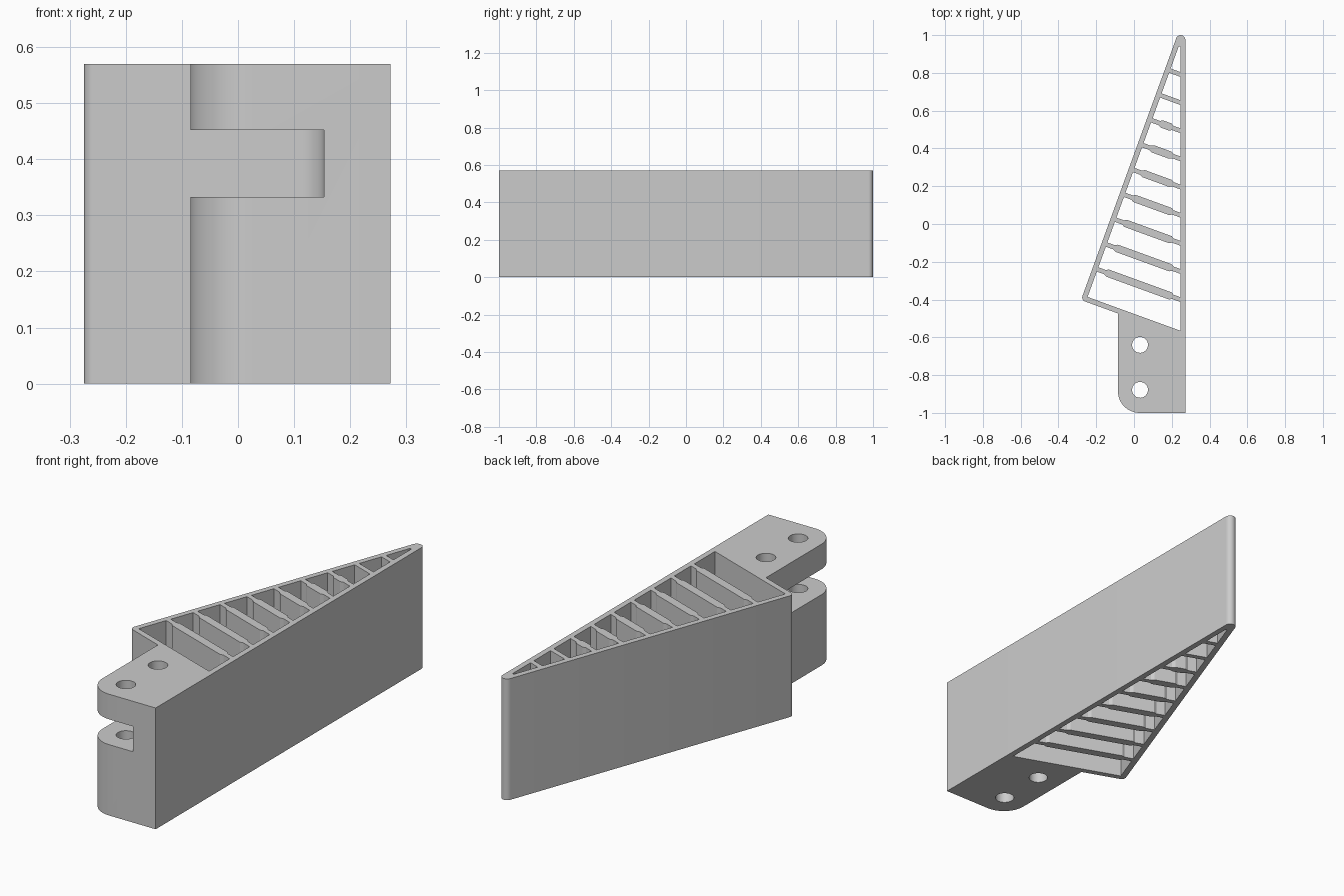
import bpy, bmesh, math

if "Cube" in bpy.data.objects:
    bpy.data.objects.remove(bpy.data.objects["Cube"])

H = 0.57                                  # overall height
A = math.radians(20)                      # lean of the sloped wall
S, C = math.sin(A), math.cos(A)
HYP_OUT, HYP_IN = -0.126, -0.099          # sloped wall, measured across (v)
BASE_OUT, BASE_IN = -0.474, -0.447        # base wall, measured along (u)
RIGHT, RIGHT_IN = 0.272, 0.245            # straight wall


def uv(u, v):
    """Point from distance along (u) and across (v) the sloped wall."""
    return (u * S + v * C, u * C - v * S)


def v_right(u):
    return (RIGHT_IN - u * S) / C


def arc(cx, cy, r, a0, a1, n):
    steps = [math.radians(a0 + (a1 - a0) * i / n) for i in range(n + 1)]
    return [(cx + r * math.cos(a), cy + r * math.sin(a)) for a in steps]


def prisms(name, outlines, z0, z1):
    """One object holding an upright prism for every outline."""
    bm = bmesh.new()
    for pts in outlines:
        low = [bm.verts.new((x, y, z0)) for x, y in pts]
        top = [bm.verts.new((x, y, z1)) for x, y in pts]
        n = len(pts)
        bm.faces.new(low[::-1])
        bm.faces.new(top)
        for i in range(n):
            j = (i + 1) % n
            bm.faces.new((low[i], low[j], top[j], top[i]))
    bmesh.ops.recalc_face_normals(bm, faces=bm.faces)
    mesh = bpy.data.meshes.new(name)
    bm.to_mesh(mesh)
    bm.free()
    ob = bpy.data.objects.new(name, mesh)
    bpy.context.collection.objects.link(ob)
    return ob


def rib_edge(c, side):
    """One long edge of a rib, thin at both ends and thicker in the middle."""
    thin, thick = 0.012 * side, 0.02 * side
    v1 = v_right(c + thin)
    pts = [(c + thin, HYP_IN)]
    if v_right(c) - HYP_IN > 0.13:
        a, b = HYP_IN + 0.042, v_right(c) - 0.042
        pts += [(c + thin, a), (c + thick, a + 0.014),
                (c + thick, b - 0.014), (c + thin, b)]
    return pts + [(c + thin, v1)]


# Outer outline: mounting block, rounded tip, rounded heel
notch = uv(BASE_OUT, -0.085 / C - BASE_OUT * S / C)
heel = uv(BASE_OUT + 0.022, HYP_OUT + 0.022)
outline = ([(RIGHT, -1)]
           + arc(0.247, 0.975, 0.025, 0, 160, 14)
           + arc(*heel, 0.022, 160, 250, 8)
           + [notch]
           + arc(0.03, -0.885, 0.115, 180, 270, 16))
finger = prisms("gripper_finger", [outline], 0, H)

# Openings between the ribs
ribs = [-0.292 + 0.14 * i for i in range(9)]
lower = [[(BASE_IN, HYP_IN), (BASE_IN, v_right(BASE_IN))]]
lower += [rib_edge(c, 1) for c in ribs]
upper = [rib_edge(c, -1) for c in ribs]
upper.append([(0.965, HYP_IN), (0.965, v_right(0.965))])
cells = [[uv(*p) for p in lo + hi[::-1]] for lo, hi in zip(lower, upper)]

# Bolt holes and the slot in the mounting block
holes = [arc(0.032, y, 0.042, 0, 348.75, 31) for y in (-0.64, -0.878)]
slot = ([(-0.3, -1.1), (0.153, -1.1)]
        + arc(0.098, (BASE_OUT - 0.055 - 0.098 * S) / C, 0.055, 0, 70, 10)
        + [notch, (-0.3, -0.6)])

cutters = [prisms("cell_and_hole_cutter", cells + holes, -0.1, H + 0.1),
           prisms("slot_cutter", [slot], 0.333, 0.452)]

bpy.context.view_layer.objects.active = finger
finger.select_set(True)
for cutter in cutters:
    mod = finger.modifiers.new(cutter.name, 'BOOLEAN')
    mod.operation = 'DIFFERENCE'
    mod.solver = 'EXACT'
    mod.object = cutter
    bpy.ops.object.modifier_apply(modifier=mod.name)
    bpy.data.objects.remove(cutter)

# Single grey material
grey = bpy.data.materials.new("plain_grey")
grey.diffuse_color = (0.6, 0.6, 0.6, 1)
grey.use_nodes = True
grey.node_tree.nodes["Principled BSDF"].inputs["Base Color"].default_value = grey.diffuse_color
finger.data.materials.clear()
finger.data.materials.append(grey)
bpy.ops.object.shade_smooth_by_angle(angle=math.radians(25))
